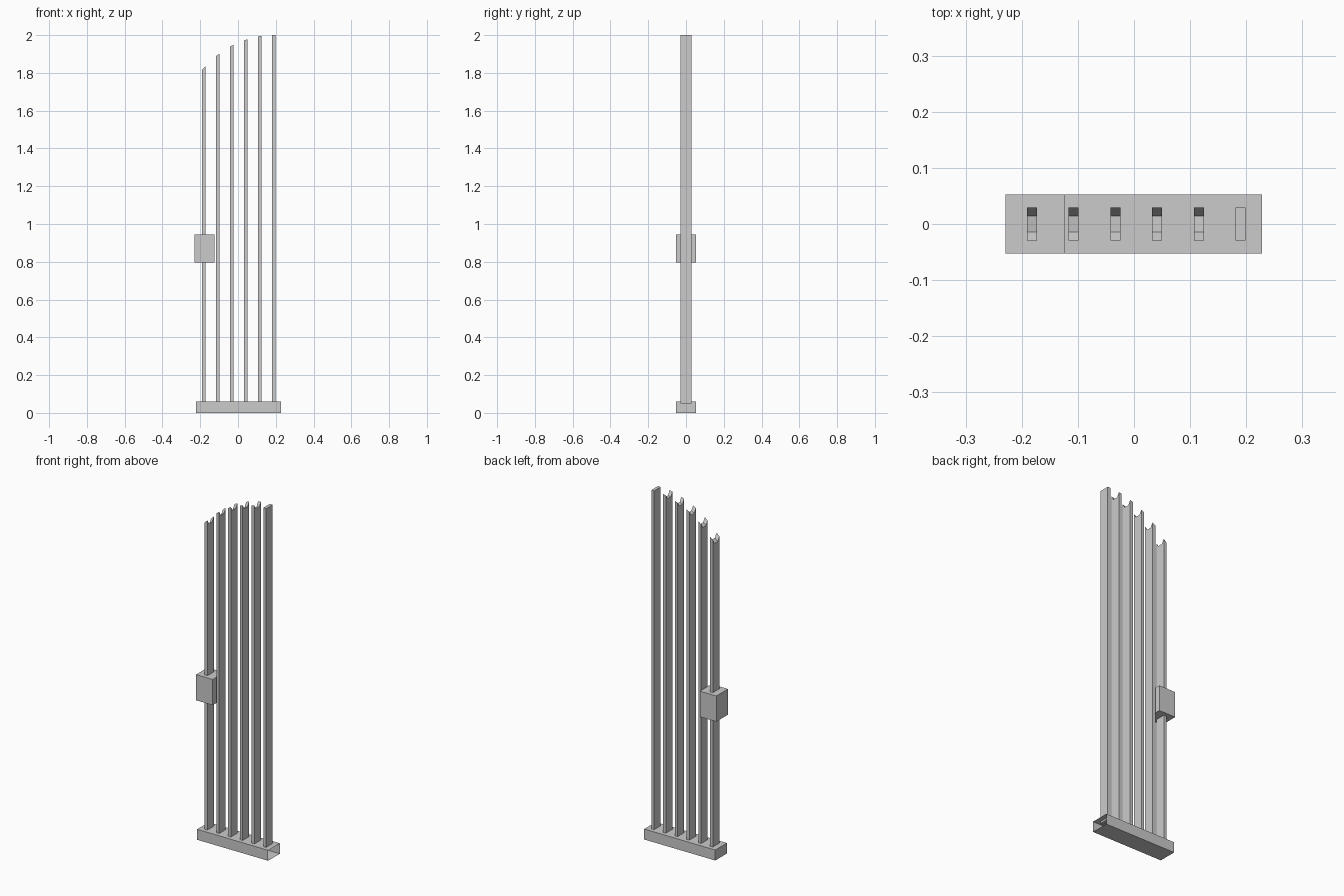
import bpy, bmesh

if "Cube" in bpy.data.objects:
    bpy.data.objects.remove(bpy.data.objects["Cube"])


def mesh_object(name, bm):
    bmesh.ops.recalc_face_normals(bm, faces=bm.faces)
    me = bpy.data.meshes.new(name)
    bm.to_mesh(me)
    bm.free()
    ob = bpy.data.objects.new(name, me)
    bpy.context.collection.objects.link(ob)
    return ob


def box(name, lo, hi, open_right=False):
    bm = bmesh.new()
    bmesh.ops.create_cube(bm, size=1)
    for v in bm.verts:
        v.co = [(a + b) / 2 + c * (b - a) for a, b, c in zip(lo, hi, v.co)]
    bmesh.ops.recalc_face_normals(bm, faces=bm.faces)
    if open_right:
        ends = [f for f in bm.faces if f.normal.x > 0.9]
        bmesh.ops.delete(bm, geom=ends, context='FACES_ONLY')
    return mesh_object(name, bm)


def bar(name, x, top, slope, notch):
    # Upright slat whose top is coped to sit under a curved six-sided rail
    hw, hd, bottom = 0.009, 0.0295, 0.05
    rings = []
    bm = bmesh.new()
    for dx in (-hw, hw):
        z = top + slope * dx
        pts = [(-hd, bottom), (hd, bottom), (hd, z)]
        if notch:
            pts += [(0.0145, z - notch), (-0.0145, z - notch)]
        pts.append((-hd, z))
        rings.append([bm.verts.new((x + dx, y, zz)) for y, zz in pts])
    a, b = rings
    bm.faces.new(a)
    bm.faces.new(b)
    n = len(a)
    for i in range(n):
        j = (i + 1) % n
        bm.faces.new((a[i], a[j], b[j], b[i]))
    return mesh_object(name, bm)


# Bottom rail, open at its right end
box("bottom_rail", (-0.222, -0.0525, 0), (0.228, 0.0525, 0.06), open_right=True)

# Latch box on the outer bar
box("latch_box", (-0.229, -0.0525, 0.797), (-0.124, 0.0525, 0.944))

# Six bars rising along an arc; the tallest has a flat top
tops = [(1.825, 0.9), (1.895, 0.75), (1.944, 0.55),
        (1.975, 0.35), (1.995, 0.2), (2.0, 0.0)]
for i, (top, slope) in enumerate(tops):
    bar(f"bar_{i + 1}", -0.182 + i * 0.0744, top, slope, 0.024 if i < 5 else 0)
